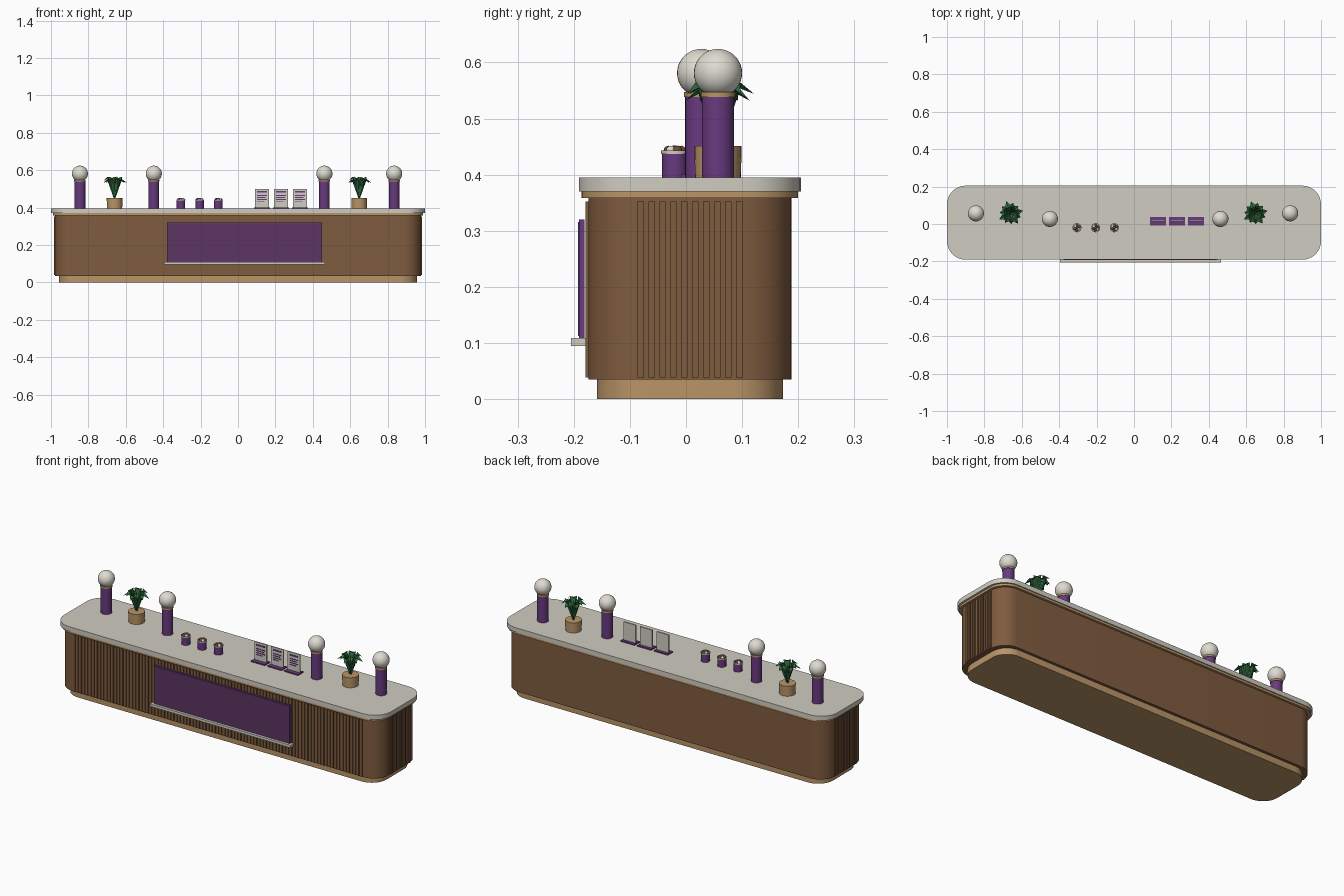
import bpy, bmesh, math
from mathutils import Matrix, Vector

cube = bpy.data.objects.get("Cube")
if cube:
    bpy.data.objects.remove(cube, do_unlink=True)


def material(name, rgb):
    linear = [(c / 255) ** 2.2 for c in rgb] + [1]
    m = bpy.data.materials.new(name)
    m.use_nodes = True
    m.diffuse_color = linear
    m.node_tree.nodes["Principled BSDF"].inputs["Base Color"].default_value = linear
    return m


WOOD = material("walnut wood", (126, 92, 65))
TAN = material("light oak", (184, 147, 103))
STONE = material("pale stone", (207, 203, 192))
PURPLE = material("purple", (104, 60, 126))
SCREEN = material("dark purple panel", (92, 56, 98))
GLOBE = material("globe white", (222, 218, 207))
GREEN = material("leaf green", (54, 108, 66))
CHOC = material("chocolate brown", (112, 76, 54))

CY = 0.007      # depth centre of the counter
TOP = 0.395     # height of the worktop surface


def finish(name, bm, mat, smooth=False):
    bmesh.ops.recalc_face_normals(bm, faces=bm.faces)
    mesh = bpy.data.meshes.new(name)
    bm.to_mesh(mesh)
    bm.free()
    mesh.materials.append(mat)
    ob = bpy.data.objects.new(name, mesh)
    bpy.context.collection.objects.link(ob)
    if smooth:
        bpy.ops.object.select_all(action='DESELECT')
        ob.select_set(True)
        bpy.context.view_layer.objects.active = ob
        bpy.ops.object.shade_smooth_by_angle(angle=math.radians(35))
    return ob


def slab(name, hx, hy, z0, z1, r, mat):
    """Rounded rectangle extruded upward."""
    bm = bmesh.new()
    verts = []
    for k, (sx, sy) in enumerate([(1, 1), (-1, 1), (-1, -1), (1, -1)]):
        for i in range(9):
            a = (k + i / 8) * math.pi / 2
            verts.append(bm.verts.new((sx * (hx - r) + r * math.cos(a),
                                       CY + sy * (hy - r) + r * math.sin(a), z0)))
    face = bm.faces.new(verts)
    ext = bmesh.ops.extrude_face_region(bm, geom=[face])
    for v in ext["geom"]:
        if isinstance(v, bmesh.types.BMVert):
            v.co.z = z1
    return finish(name, bm, mat, True)


def boxes(name, items, mat):
    """One mesh made of boxes given as (centre, size)."""
    bm = bmesh.new()
    for centre, size in items:
        bmesh.ops.create_cube(bm, size=1, matrix=Matrix.Translation(centre) @ Matrix.Diagonal((*size, 1)))
    return finish(name, bm, mat)


def lathe(name, x, y, profile, mat, seg=28):
    """Turned shape from (radius, height) points."""
    bm = bmesh.new()
    rings = [[bm.verts.new((x + r * math.cos(2 * math.pi * i / seg),
                            y + r * math.sin(2 * math.pi * i / seg), z)) for i in range(seg)]
             for r, z in profile]
    for lo, hi in zip(rings, rings[1:]):
        for i in range(seg):
            j = (i + 1) % seg
            bm.faces.new((lo[i], lo[j], hi[j], hi[i]))
    bm.faces.new(rings[0])
    bm.faces.new(rings[-1])
    return finish(name, bm, mat, True)


def balls(name, items, mat, u=24, v=14):
    bm = bmesh.new()
    for centre, r in items:
        bmesh.ops.create_uvsphere(bm, u_segments=u, v_segments=v, radius=r,
                                  matrix=Matrix.Translation(centre))
    return finish(name, bm, mat, True)


# Counter carcass
slab("plinth", 0.957, 0.166, 0, 0.035, 0.09, TAN)
slab("counter_body", 0.979, 0.181, 0.035, 0.358, 0.09, WOOD)
slab("top_trim", 0.99, 0.193, 0.358, 0.37, 0.095, TAN)
slab("worktop", 1.0, 0.198, 0.37, TOP, 0.1, STONE)

# Vertical slats on the front and both ends
PITCH = 0.0195
front = [((i * PITCH, CY - 0.181, 0.195), (0.0115, 0.011, 0.314)) for i in range(-45, 46)]
boxes("front_slats", front, WOOD)
for side, s in (("left", 1), ("right", -1)):
    ends = [((s * 0.979, CY + (i - 4.5) * PITCH, 0.195), (0.011, 0.0115, 0.314)) for i in range(10)]
    boxes(side + "_end_slats", ends, WOOD)

# Front panel with ledge
boxes("front_panel", [((0.035, -0.186, 0.214), (0.83, 0.01, 0.212))], PURPLE)
boxes("front_panel_face", [((0.035, -0.1915, 0.214), (0.822, 0.002, 0.204))], SCREEN)
boxes("front_ledge", [((0.035, -0.192, 0.102), (0.86, 0.026, 0.014))], STONE)

# Globe lamps
for n, (x, y) in enumerate([(-0.845, 0.057), (-0.45, 0.027), (0.462, 0.027), (0.835, 0.057)], 1):
    lathe(f"lamp_column_{n}", x, y, [(0.0285, TOP), (0.0285, 0.538)], PURPLE)
    lathe(f"lamp_collar_{n}", x, y, [(0.0305, 0.538), (0.0305, 0.547)], TAN)
    balls(f"lamp_globe_{n}", [((x, y, 0.581), 0.043)], GLOBE, 32, 18)


def plant(n, x, y):
    lathe(f"plant_pot_{n}", x, y, [(0.041, TOP), (0.042, 0.451)], TAN)
    bm = bmesh.new()
    count = 11
    for i in range(count):
        a = 2 * math.pi * i / count + 0.2
        out = Vector((math.cos(a), math.sin(a), 0))
        side = Vector((-out.y, out.x, 0))
        reach = 0.058 + 0.01 * (i % 3 == 0)
        lift = 0.012 * (i % 2)

        def point(r, w, z):
            return bm.verts.new(Vector((x, y, z)) + out * r + side * w)
        # Folded leaf: narrow stem, broad shoulder, drooping tip
        root = point(0.004, 0, 0.448)
        mid = point(0.032, 0, 0.545 + lift)
        tip = point(reach, 0, 0.532 + lift)
        for s in (-1, 1):
            edge = point(0.036, s * 0.019, 0.552 + lift)
            bm.faces.new((root, edge, mid))
            bm.faces.new((mid, edge, tip))
    # Upright inner leaves
    for i in range(5):
        a = 2 * math.pi * i / 5
        pts = [(0, 0, 0.45), (0.016, a - 0.6, 0.53), (0.03, a, 0.566), (0.016, a + 0.6, 0.53)]
        bm.faces.new([bm.verts.new((x + r * math.cos(t), y + r * math.sin(t), z)) for r, t, z in pts])
    finish(f"plant_leaves_{n}", bm, GREEN)


plant(1, -0.66, 0.057)
plant(2, 0.648, 0.057)

# Treat cups
for n, x in enumerate((-0.305, -0.205, -0.105), 1):
    y = -0.02
    lathe(f"cup_{n}", x, y, [(0.0225, TOP), (0.0225, 0.437)], PURPLE)
    lathe(f"cup_rim_{n}", x, y, [(0.0245, 0.437), (0.0245, 0.443), (0.021, 0.443), (0.021, 0.439)], STONE)
    spots = [((x + 0.0115 * math.cos(a), y + 0.0115 * math.sin(a), 0.443), 0.0085)
             for a in (k * math.pi / 3 + 0.4 for k in range(6))]
    balls(f"cup_dark_treats_{n}", spots[:2] + spots[3:5] + [((x, y, 0.444), 0.008)], CHOC, 12, 8)
    balls(f"cup_light_treats_{n}", spots[2::3], GLOBE, 12, 8)

# Menu stands with printed bars
for n, x in enumerate((0.128, 0.23, 0.331), 1):
    boxes(f"stand_base_{n}", [((x, 0.014, 0.398), (0.085, 0.046, 0.006))], PURPLE)
    boxes(f"stand_card_{n}", [((x, 0.018, 0.45), (0.075, 0.007, 0.1))], STONE)
    bars = [((x, 0.014, 0.484), (0.052, 0.002, 0.009))]
    for k, w in enumerate((0.052, 0.046, 0.052, 0.038)):
        bars.append(((x - 0.026 + w / 2, 0.014, 0.464 - k * 0.011), (w, 0.002, 0.005)))
    boxes(f"stand_bars_{n}", bars, PURPLE)
